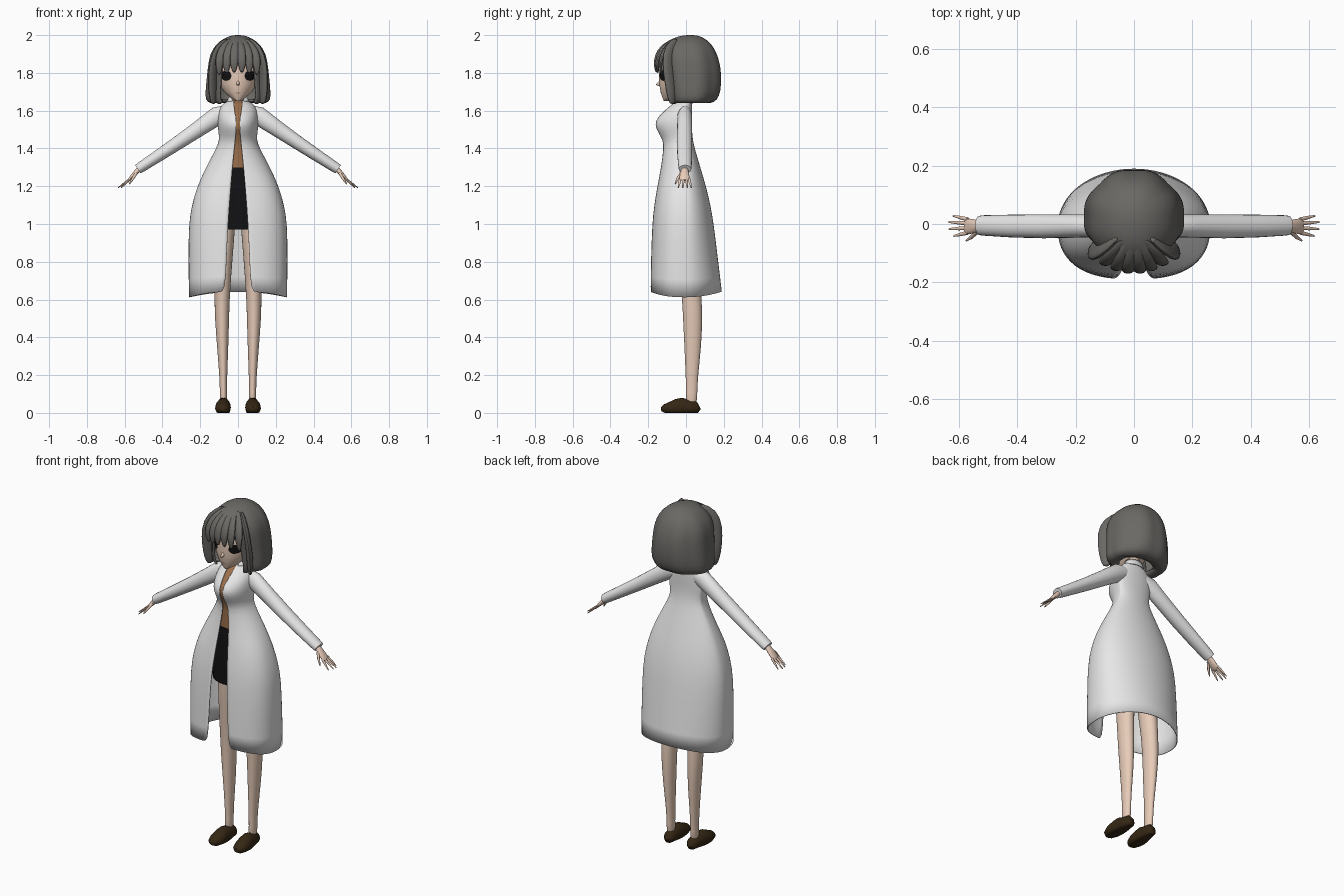
import bpy, bmesh, math
from mathutils import Vector
from mathutils.bvhtree import BVHTree


def mat(name, r, g, b):
    m = bpy.data.materials.new(name)
    m.diffuse_color = (r, g, b, 1)
    return m


SKIN = mat("skin", .80, .60, .48)
HAIR = mat("grey_hair", .145, .14, .13)
WHITE = mat("white_cloth", .80, .80, .80)
BROWN = mat("brown_shirt", .33, .16, .07)
BLACK = mat("black", .006, .006, .007)
SHOE = mat("dark_brown_leather", .035, .02, .007)
LIP = mat("lip", .45, .25, .19)


def finish(bm, name, material, mirror=False, sub=0, thick=0):
    bmesh.ops.recalc_face_normals(bm, faces=bm.faces)
    me = bpy.data.meshes.new(name)
    bm.to_mesh(me)
    bm.free()
    me.materials.append(material)
    ob = bpy.data.objects.new(name, me)
    bpy.context.collection.objects.link(ob)
    if mirror:
        ob.modifiers.new("mirror", 'MIRROR').merge_threshold = .002
    if sub:
        m = ob.modifiers.new("smooth", 'SUBSURF')
        m.levels = m.render_levels = sub
    if thick:
        s = ob.modifiers.new("thickness", 'SOLIDIFY')
        s.thickness = thick
        s.offset = -1
    return ob


def skin_rows(rows, closed=True, caps=(True, True)):
    """Bridge rows of points into a surface."""
    bm = bmesh.new()
    vs = [[bm.verts.new(p) for p in r] for r in rows]
    n = len(rows[0])
    for a, b in zip(vs, vs[1:]):
        for i in range(n if closed else n - 1):
            j = (i + 1) % n
            bm.faces.new((a[i], a[j], b[j], b[i]))
    if closed:
        for k, c in zip((0, -1), caps):
            if c:
                bm.faces.new(vs[k])
    return bm


def ring(z, rx, yf, yb, yc=0, n=32, p=2.0, wave=0):
    """Horizontal oval with separate front and back depth."""
    out = []
    for i in range(n):
        a = 2 * math.pi * (i + .5) / n
        c, s = math.cos(a), math.sin(a)
        w = 1 + wave * (abs(math.sin(4 * a)) - 1)
        x = math.copysign(abs(c) ** (2 / p), c) * rx * w
        y = abs(s) ** (2 / p) * ((yb - yc) if s > 0 else (yf - yc)) * w
        out.append((x, yc + y, z))
    return out


def tube(name, pts, axis, material, n=12, mirror=False, sub=0, floor=False):
    """Sweep ovals along a path; pts = (x, y, z, ru, rv), rv lies along axis."""
    P = [Vector(p[:3]) for p in pts]
    rows = []
    for i, p in enumerate(pts):
        t = (P[min(i + 1, len(P) - 1)] - P[max(i - 1, 0)]).normalized()
        v = Vector(axis)
        v = (v - t * v.dot(t)).normalized()
        u = t.cross(v)
        row = []
        for k in range(n):
            a = 2 * math.pi * k / n
            q = P[i] + u * p[3] * math.cos(a) + v * p[4] * math.sin(a)
            if floor:
                q.z = max(q.z, 0)
            row.append(q)
        rows.append(row)
    return finish(skin_rows(rows), name, material, mirror, sub)


# head and face
head_rows = [(1.652, .012, -.118, -.085, -.10), (1.668, .04, -.125, -.03, -.07),
             (1.70, .075, -.135, .03, -.04), (1.74, .10, -.142, .08, -.02),
             (1.80, .115, -.143, .11, 0), (1.88, .112, -.14, .12, 0), (1.94, .08, -.10, .09, 0)]
head_bm = skin_rows([ring(*r) for r in head_rows])
bvh = BVHTree.FromBMesh(head_bm)
finish(head_bm, "head", SKIN)
tube("nose", [(0, -.12, 1.752, .02, .014), (0, -.147, 1.74, .009, .008),
              (0, -.158, 1.736, .003, .003)], (1, 0, 0), SKIN, 8)


def face_plate(name, cx, cz, rx, rz, material, mirror=False):
    """Thin painted plate that follows the face."""
    bm = bmesh.new()
    rows = []
    for f in (1, .7, .4, .1):
        row = []
        for k in range(20):
            a = 2 * math.pi * k / 20
            x, z = cx + f * rx * math.cos(a), cz + f * rz * math.sin(a)
            hit = bvh.ray_cast(Vector((x, -1, z)), Vector((0, 1, 0)))[0]
            row.append((x, (hit.y if hit else -.1) - .004, z))
        rows.append(row)
    bm.free()
    finish(skin_rows(rows, caps=(False, True)), name, material, mirror)


face_plate("eye", .063, 1.785, .028, .027, BLACK, True)
face_plate("mouth", 0, 1.694, .014, .003, LIP)

# hair shell with face opening
hair_rows = [(2.001, .02, 0, .05), (1.988, .07, -.07, .095), (1.95, .122, -.125, .142),
             (1.90, .152, -.15, .168), (1.85, .163, -.15, .186), (1.78, .171, -.13, .194),
             (1.70, .179, -.12, .19), (1.655, .178, -.11, .17), (1.635, .155, -.10, .135),
             (1.65, .10, -.06, .09)]
bm = skin_rows([ring(*r, .02, 48, 2, .05 * min(1, i / 4)) for i, r in enumerate(hair_rows)],
               caps=(True, False))
gone = []
for f in bm.faces:
    c = f.calc_center_median()
    if c.z < 1.85 and c.y < -.02 and abs(c.x) < .095:
        gone.append(f)
bmesh.ops.delete(bm, geom=gone, context='FACES')
finish(bm, "hair_bob", HAIR, sub=1, thick=.012)

# fringe strands and side locks
for i, x in enumerate((-.096, -.058, -.02, .02, .058, .096)):
    b = 3 * x * x
    tube("fringe_%d" % i, [(x * .3, -.05, 1.982, .008, .015), (x * .75, -.125 + b, 1.945, .012, .022),
                           (x, -.156 + b, 1.89, .014, .025), (x * 1.04, -.163 + b, 1.84, .012, .022),
                           (x * 1.04, -.158 + b, 1.80 - b * .5, .004, .008)], (1, 0, 0), HAIR, 10, sub=1)
tube("side_lock", [(.05, -.04, 1.978, .01, .02), (.108, -.09, 1.93, .016, .035),
                   (.132, -.098, 1.85, .016, .036), (.136, -.085, 1.75, .018, .035),
                   (.133, -.075, 1.68, .018, .032), (.128, -.07, 1.632, .008, .02)],
     (.6, -.8, 0), HAIR, 12, True, 1)

# neck
tube("neck", [(0, -.01, 1.56, .04, .036), (0, -.01, 1.64, .035, .032), (0, -.01, 1.72, .036, .034)],
     (0, 1, 0), SKIN, 20)

# long open coat: z, half width, front y, back y, half opening
coat_rows = [(1.655, .045, -.05, .028, .022), (1.635, .085, -.075, .032, .022),
             (1.60, .105, -.115, .033, .018), (1.565, .108, -.15, .033, .012),
             (1.53, .109, -.166, .032, .010), (1.49, .104, -.152, .032, .011),
             (1.445, .098, -.122, .036, .015), (1.40, .115, -.12, .046, .02),
             (1.30, .17, -.133, .076, .03), (1.20, .216, -.152, .106, .038),
             (1.10, .245, -.169, .13, .046), (1.0, .262, -.18, .147, .053),
             (.80, .263, -.187, .171, .062), (.63, .26, -.19, .19, .068)]


def coat_half(z, rx, yf, yb, gap, n=24):
    p = 2.6 if z < 1.3 else 2.1
    start = math.acos(min(1, (gap / rx) ** (p / 2)))
    row = []
    for i in range(n + 1):
        a = -start + (start + math.pi / 2) * i / n
        s, c = math.sin(a), max(0, math.cos(a))
        q = p if s < 0 else 2
        dz = .03 * s * s - .018 if z < .7 else 0
        x = 0 if i == n else rx * c ** (2 / q)
        row.append((x, (yb if s > 0 else -yf) * math.copysign(abs(s) ** (2 / q), s), z + dz))
    return row


finish(skin_rows([coat_half(*r) for r in coat_rows], closed=False), "coat", WHITE, True, 1, .005)

# collar standing round the neck
finish(skin_rows([coat_half(1.64, .062, -.058, .04, .03), coat_half(1.672, .05, -.046, .034, .034)],
                 closed=False), "coat_collar", WHITE, True, 0, .005)

# sleeves
tube("sleeve", [(.06, -.005, 1.59, .04, .03), (.11, -.006, 1.572, .05, .039), (.20, -.007, 1.51, .043, .04),
                (.31, -.008, 1.435, .037, .041), (.42, -.007, 1.362, .032, .039),
                (.515, -.005, 1.30, .028, .035), (.53, -.005, 1.29, .026, .033)], (0, 1, 0), WHITE, 20, True)

# shirt and skirt under the coat
shirt = [(z, rx - .01, yf + .01, yb - .008) for z, rx, yf, yb, g in coat_rows if z >= 1.4]
shirt.append((1.285, .105, -.112, .055))
finish(skin_rows([ring(*r) for r in shirt]), "shirt", BROWN)
finish(skin_rows([ring(*r) for r in ((1.30, .108, -.116, .06), (1.2, .135, -.125, .085),
                                     (1.08, .142, -.125, .095), (.97, .142, -.12, .098))]), "skirt", BLACK)

# hands
tube("palm", [(.50, -.006, 1.312, .016, .02), (.53, -.007, 1.284, .014, .018), (.552, -.008, 1.26, .013, .027),
              (.572, -.008, 1.238, .009, .028), (.582, -.008, 1.23, .005, .024)], (0, 1, 0), SKIN, 12, True, 1)
for i, (y, x2) in enumerate(((-.03, .618), (-.014, .634), (.002, .635), (.016, .62))):
    y2 = -.008 + (y + .008) * 1.5
    tube("finger_%d" % i, [(.57, y, 1.239, .006, .007), ((.57 + x2) / 2, (y + y2) / 2, 1.216, .005, .006),
                           (x2, y2, 1.192, .002, .003)], (0, 1, 0), SKIN, 8, True)
tube("thumb", [(.538, -.025, 1.27, .008, .008), (.557, -.045, 1.24, .007, .007),
               (.575, -.057, 1.212, .003, .003)], (0, 1, 0), SKIN, 8, True)

# legs
tube("leg", [(.068, .01, 1.15, .064, .075), (.068, .01, .97, .052, .07), (.079, .02, .75, .045, .058),
             (.084, .03, .62, .041, .052), (.085, .036, .5, .038, .052), (.081, .036, .35, .030, .045),
             (.078, .031, .2, .021, .033), (.077, .03, .1, .018, .029), (.077, .028, .045, .022, .032)],
     (0, 1, 0), SKIN, 20, True, 1)

# shoes
tube("shoe", [(.074, .07, .036, .014, .018), (.074, .058, .03, .028, .034), (.075, .02, .028, .034, .04),
              (.077, -.02, .03, .038, .05), (.079, -.05, .028, .041, .046), (.08, -.085, .024, .041, .034),
              (.079, -.115, .021, .031, .024), (.077, -.13, .02, .014, .012)],
     (0, 0, 1), SHOE, 20, True, 0, True)

# shading
for o in bpy.context.collection.objects:
    o.select_set(True)
    bpy.context.view_layer.objects.active = o
bpy.ops.object.shade_smooth_by_angle(angle=math.radians(50))
